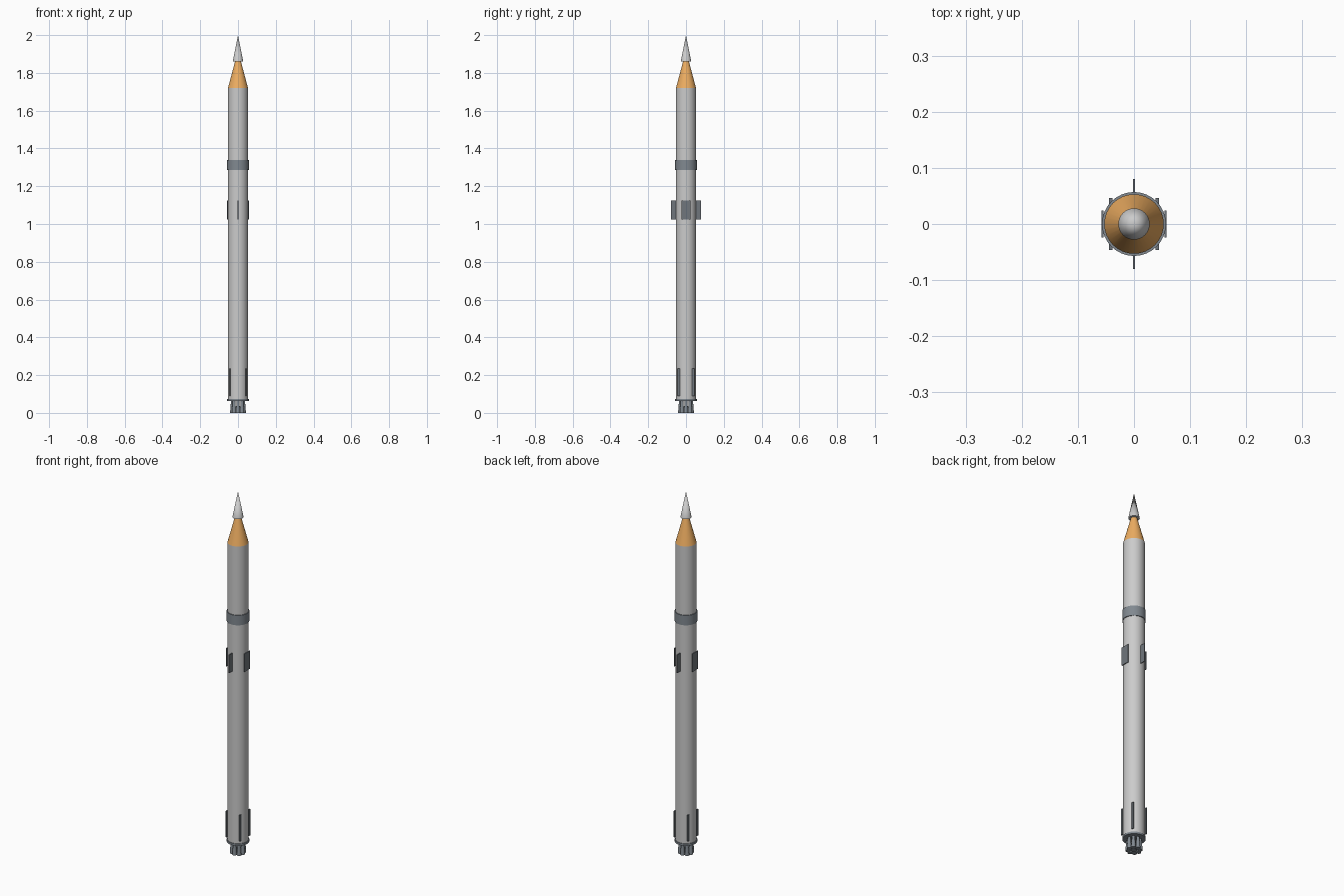
import bpy, math

if "Cube" in bpy.data.objects:
    bpy.data.objects.remove(bpy.data.objects["Cube"])


def paint(name, rgb):
    m = bpy.data.materials.new(name)
    m.diffuse_color = (*rgb, 1)
    m.use_nodes = True
    m.node_tree.nodes["Principled BSDF"].inputs["Base Color"].default_value = m.diffuse_color
    return m


ORANGE = paint("orange", (0.85, 0.42, 0.12))
DARK = paint("dark_grey", (0.16, 0.18, 0.20))
SLATE = paint("slate_grey", (0.22, 0.25, 0.28))
LIGHT = paint("light_grey", (0.55, 0.55, 0.55))


def cone(name, r1, r2, z1, z2, mat, x=0, y=0, sides=32):
    bpy.ops.mesh.primitive_cone_add(vertices=sides, radius1=r1, radius2=r2,
                                    depth=z2 - z1, location=(x, y, (z1 + z2) / 2))
    ob = bpy.context.object
    ob.name = name
    ob.data.materials.append(mat)
    bpy.ops.object.shade_smooth_by_angle(angle=math.radians(30))
    return ob


def box(name, loc, size, mat):
    bpy.ops.mesh.primitive_cube_add(size=1, location=loc)
    ob = bpy.context.object
    ob.name = name
    ob.scale = size
    bpy.ops.object.transform_apply(location=False, rotation=False, scale=True)
    ob.data.materials.append(mat)


# Body, interstage band and nose
cone("body", 0.053, 0.053, 0.07, 1.72, LIGHT)
cone("interstage_band", 0.057, 0.057, 1.285, 1.34, SLATE)
cone("nose_adapter", 0.053, 0.015, 1.72, 1.862, ORANGE)
cone("nose_tip", 0.028, 0.0, 1.86, 2.0, LIGHT)

# Base flange and ring of engine nozzles
cone("base_flange", 0.057, 0.057, 0.063, 0.074, SLATE)
cone("centre_nozzle", 0.012, 0.007, 0.0, 0.065, SLATE, sides=16)
for i in range(8):
    a = i * math.tau / 8
    cone(f"outer_nozzle_{i}", 0.012, 0.007, 0.0, 0.065, SLATE,
         0.03 * math.cos(a), 0.03 * math.sin(a), 16)

# Steering fins, all in parallel planes
for i, (x, y) in enumerate([(0.056, 0), (-0.056, 0), (0, 0.056), (0, -0.056)]):
    box(f"steering_fin_{i}", (x, y, 1.075), (0.004, 0.048, 0.1), DARK)

# Folded landing legs
for sx in (-1, 1):
    for sy in (-1, 1):
        box(f"landing_leg_{sx}_{sy}", (sx * 0.0415, sy * 0.0395, 0.163),
            (0.006, 0.013, 0.145), DARK)
